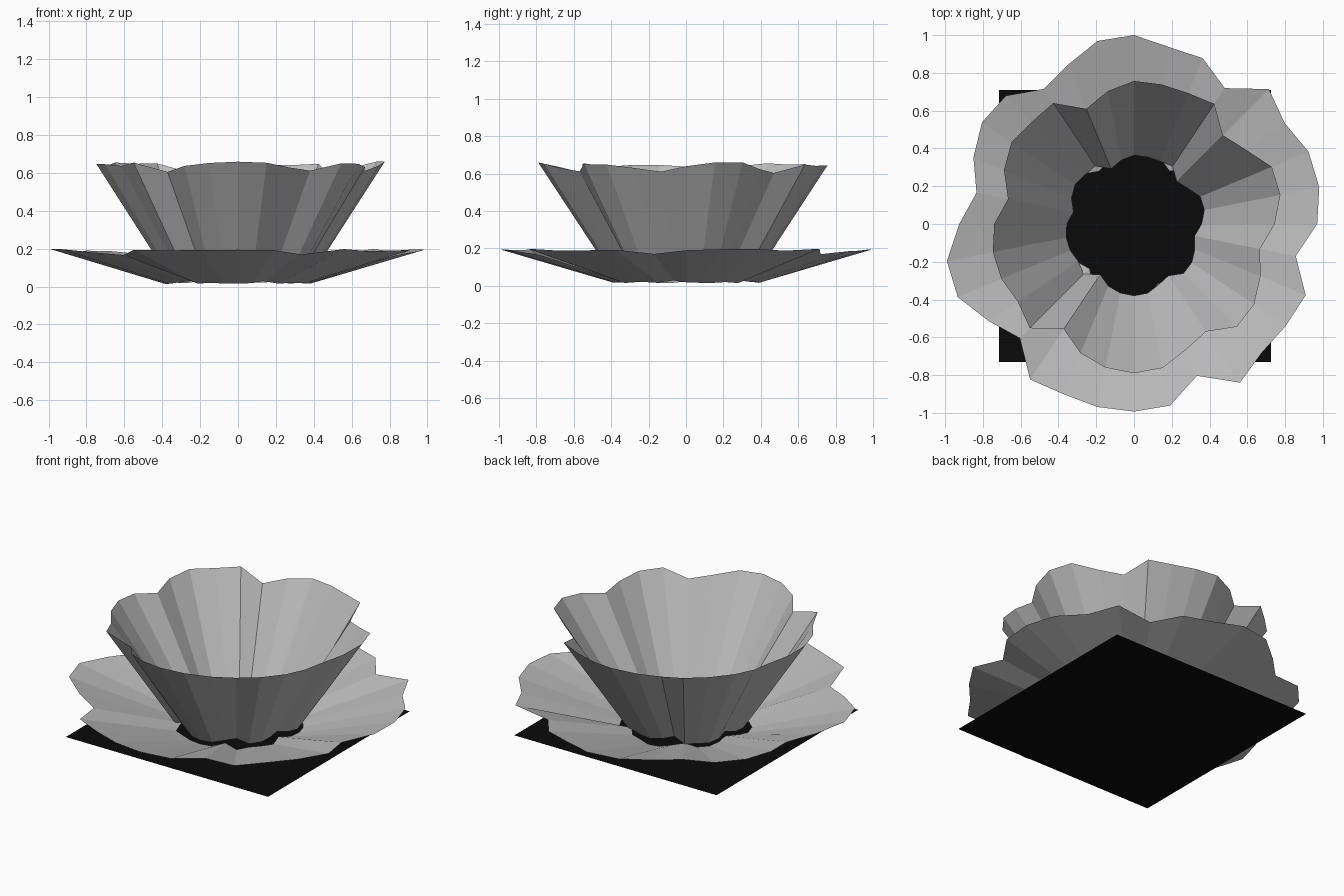
import bpy, bmesh, math

if "Cube" in bpy.data.objects:
    bpy.data.objects.remove(bpy.data.objects["Cube"])


def material(name, value):
    m = bpy.data.materials.new(name)
    m.diffuse_color = (value, value, value, 1)
    m.use_nodes = True
    m.node_tree.nodes["Principled BSDF"].inputs["Base Color"].default_value = m.diffuse_color
    return m


petal_grey = material("petal grey", 0.5)
base_black = material("base black", 0.003)


def petal_ring(name, radii, shrink, top_z, bottom_z):
    """Open flared ring; radii run clockwise from the back."""
    bm = bmesh.new()
    n = len(radii)
    rings = []
    for scale, height in ((shrink, bottom_z), (1, top_z)):
        ring = []
        for i, r in enumerate(radii):
            a = 2 * math.pi * i / n
            ring.append(bm.verts.new((r * scale * math.sin(a),
                                      r * scale * math.cos(a), height(r))))
        rings.append(ring)
    low, high = rings
    for i in range(n):
        j = (i + 1) % n
        bm.faces.new((low[i], low[j], high[j], high[i]))
    mesh = bpy.data.meshes.new(name)
    bm.to_mesh(mesh)
    bm.free()
    mesh.materials.append(petal_grey)
    ob = bpy.data.objects.new(name, mesh)
    bpy.context.collection.objects.link(ob)
    return ob


# Wide, low ring of outer petals
outer = [1.0, .955, .95, .865, 1.01, .96, 1.0, 1.0, .97, .873, .984, .968, .96, 1.01, .87, .98,
         .993, .988, .975, .99, .855, .925, 1.01, 1.01, .925, .85, .92, .968, .96, .86, .913, .988]
petal_ring("outer_petals", outer, 0.39,
           lambda r: 0.19 + 0.2 * (r - 0.97), lambda r: 0.018 - 0.1 * (r - 0.98))

# Steep ring of inner petals
inner = [.757, .753, .75, .765, .665, .71, .79, .79, .745, .68, .725, .765, .77, .685, .72, .777,
         .79, .775, .74, .67, .78, .74, .76, .762, .74, .68, .745, .78, .765, .77, .66, .717]
petal_ring("inner_petals", inner, 0.48,
           lambda r: 0.655 + 0.45 * (r - 0.78), lambda r: 0.04 - 0.2 * (r - 0.76))

# Square base sheet
bpy.ops.mesh.primitive_plane_add(size=1.44, location=(0.005, -0.01, 0))
base = bpy.context.object
base.name = "base_sheet"
base.data.materials.append(base_black)
